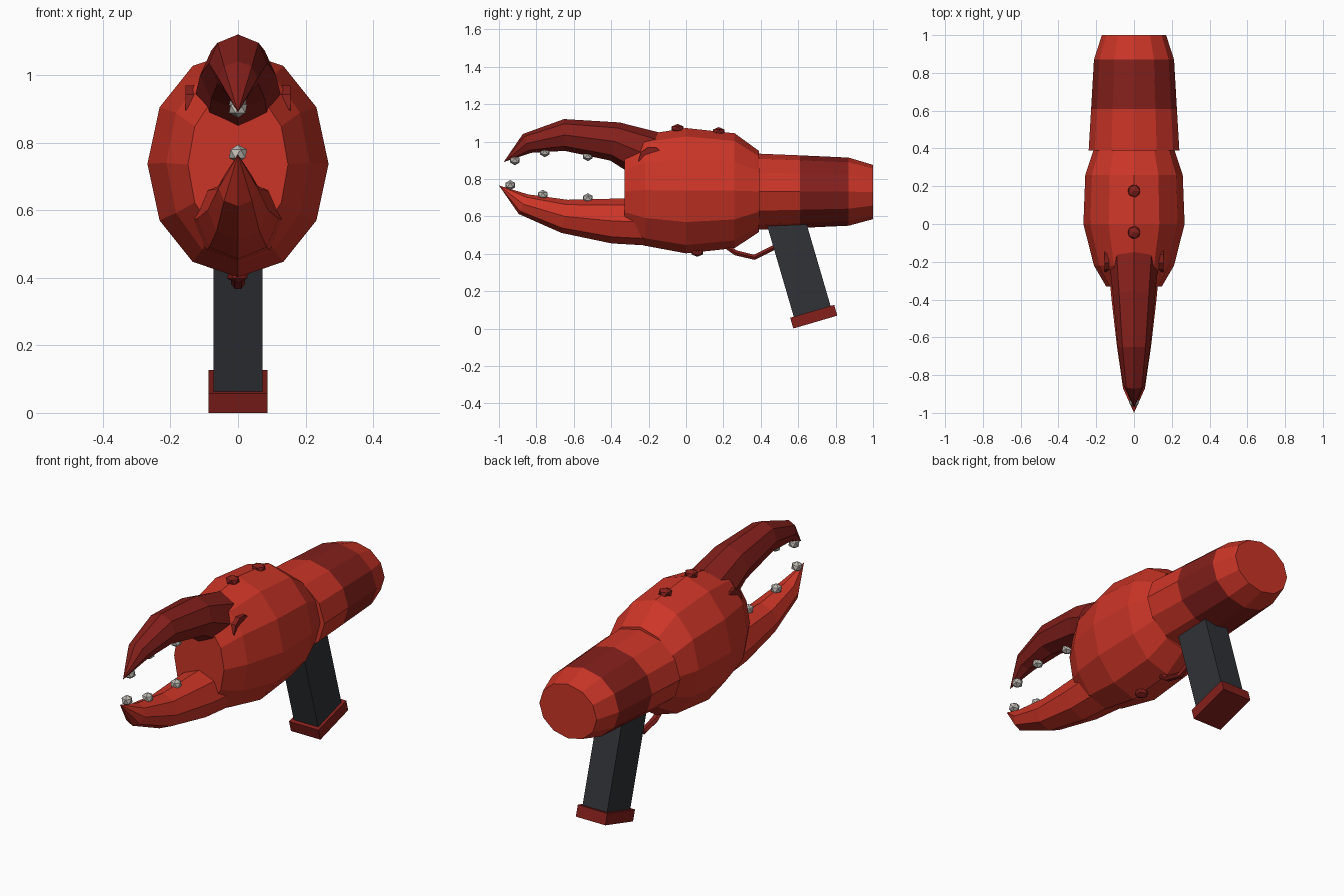
import bpy, bmesh, math
from mathutils import Vector, Matrix

if "Cube" in bpy.data.objects:
    bpy.data.objects.remove(bpy.data.objects["Cube"])


def material(name, rgb):
    m = bpy.data.materials.new(name)
    m.diffuse_color = (*rgb, 1)
    m.use_nodes = True
    m.node_tree.nodes["Principled BSDF"].inputs["Base Color"].default_value = m.diffuse_color
    return m


RED = material("shell_red", (0.60, 0.035, 0.02))
DARK = material("dark_red", (0.23, 0.014, 0.011))
GRIP = material("grip_charcoal", (0.03, 0.032, 0.037))
BONE = material("tooth_grey", (0.52, 0.49, 0.45))


def finish(bm, name, *mats):
    bmesh.ops.recalc_face_normals(bm, faces=bm.faces)
    mesh = bpy.data.meshes.new(name)
    bm.to_mesh(mesh)
    bm.free()
    for m in mats:
        mesh.materials.append(m)
    ob = bpy.data.objects.new(name, mesh)
    bpy.context.collection.objects.link(ob)
    return ob


def loft(name, rings, sides, mats, tilt=False, dark_band=None):
    """Rings are (y, z, rx, rz); tilted rings follow the path; rx of 0 is a tip."""
    bm = bmesh.new()
    loops = []
    for i, (y, z, rx, rz) in enumerate(rings):
        if rx == 0:
            loops.append([bm.verts.new((0, y, z))])
            continue
        up = Vector((0, 0, 1))
        if tilt:
            a, b = rings[max(i - 1, 0)], rings[min(i + 1, len(rings) - 1)]
            t = Vector((0, b[0] - a[0], b[1] - a[1])).normalized()
            up = Vector((0, -t.z, t.y))
            if up.z < 0:
                up = -up
        loop = []
        for k in range(sides):
            a = 2 * math.pi * k / sides
            loop.append(bm.verts.new(Vector((rx * math.cos(a), y, z)) + up * rz * math.sin(a)))
        loops.append(loop)
    for i, (a, b) in enumerate(zip(loops, loops[1:])):
        for k in range(sides):
            n = (k + 1) % sides
            f = bm.faces.new((a[k], a[n], b[0]) if len(b) == 1 else (a[k], a[n], b[n], b[k]))
            f.material_index = int(i == dark_band)
    for end in (loops[0], loops[-1]):
        if len(end) > 1:
            bm.faces.new(end)
    return finish(bm, name, *mats)


def box(name, size, centre, angle, mat):
    bm = bmesh.new()
    bmesh.ops.create_cube(bm, size=1, matrix=Matrix.Translation(centre)
                          @ Matrix.Rotation(angle, 4, 'X') @ Matrix.Diagonal((*size, 1)))
    return finish(bm, name, mat)


def bead(name, y, z, r, flat, mat):
    bm = bmesh.new()
    bmesh.ops.create_icosphere(bm, subdivisions=1, radius=r,
                               matrix=Matrix.Translation((0, y, z)) @ Matrix.Diagonal((1, 1, flat, 1)))
    return finish(bm, name, mat)


# Main claw shell
loft("claw_body", [(-0.33, 0.735, 0.148, 0.225), (-0.22, 0.74, 0.212, 0.297),
                   (0.0, 0.737, 0.268, 0.335), (0.26, 0.737, 0.258, 0.307),
                   (0.39, 0.733, 0.215, 0.217)], 12, [RED])

# Rear cuff with a darker band
loft("rear_cuff", [(0.39, 0.732, 0.24, 0.203), (0.61, 0.732, 0.227, 0.194),
                   (0.87, 0.732, 0.212, 0.182), (1.0, 0.73, 0.17, 0.145)],
     12, [RED, DARK], dark_band=1)

# Curved fingers
loft("upper_finger", [(-0.20, 0.925, 0.13, 0.135), (-0.38, 1.0, 0.112, 0.105),
                      (-0.65, 1.035, 0.086, 0.085), (-0.85, 0.99, 0.058, 0.055),
                      (-0.975, 0.89, 0, 0)], 8, [DARK], tilt=True)
loft("lower_finger", [(-0.22, 0.57, 0.135, 0.125), (-0.39, 0.575, 0.12, 0.12),
                      (-0.65, 0.60, 0.09, 0.09), (-0.87, 0.665, 0.058, 0.058),
                      (-1.0, 0.765, 0, 0)], 8, [RED], tilt=True)

# Teeth along both fingers
for i, (y, z) in enumerate([(-0.915, 0.90), (-0.755, 0.943), (-0.525, 0.922),
                            (-0.94, 0.767), (-0.765, 0.715), (-0.525, 0.697)]):
    bead(f"tooth_{i + 1}", y, z, 0.03, 0.9, BONE)

# Bumps on the shell
for i, (y, z) in enumerate([(-0.045, 1.07), (0.175, 1.053), (0.06, 0.408)]):
    bead(f"shell_bump_{i + 1}", y, z, 0.037, 0.65, DARK)

# Hinge pin through the upper finger base
bm = bmesh.new()
bmesh.ops.create_cone(bm, cap_ends=True, segments=10, radius1=0.072, radius2=0.072, depth=0.31,
                      matrix=Matrix.Translation((0, -0.183, 0.90)) @ Matrix.Rotation(math.pi / 2, 4, 'Y'))
finish(bm, "hinge_pin", DARK)

# Slanted grip and its base plate
lean = math.radians(16.3)
axis = Vector((0, -math.sin(lean), math.cos(lean)))
foot = Vector((0, 0.683, 0.0635))
box("grip", (0.145, 0.205, 0.55), foot + axis * 0.295, lean, GRIP)
box("grip_base", (0.175, 0.245, 0.06), foot, lean, DARK)

# Trigger guard
loft("trigger_guard", [(0.21, 0.445, 0.02, 0.016), (0.265, 0.405, 0.02, 0.016),
                       (0.365, 0.381, 0.02, 0.016), (0.50, 0.448, 0.02, 0.016)],
     6, [DARK], tilt=True)
